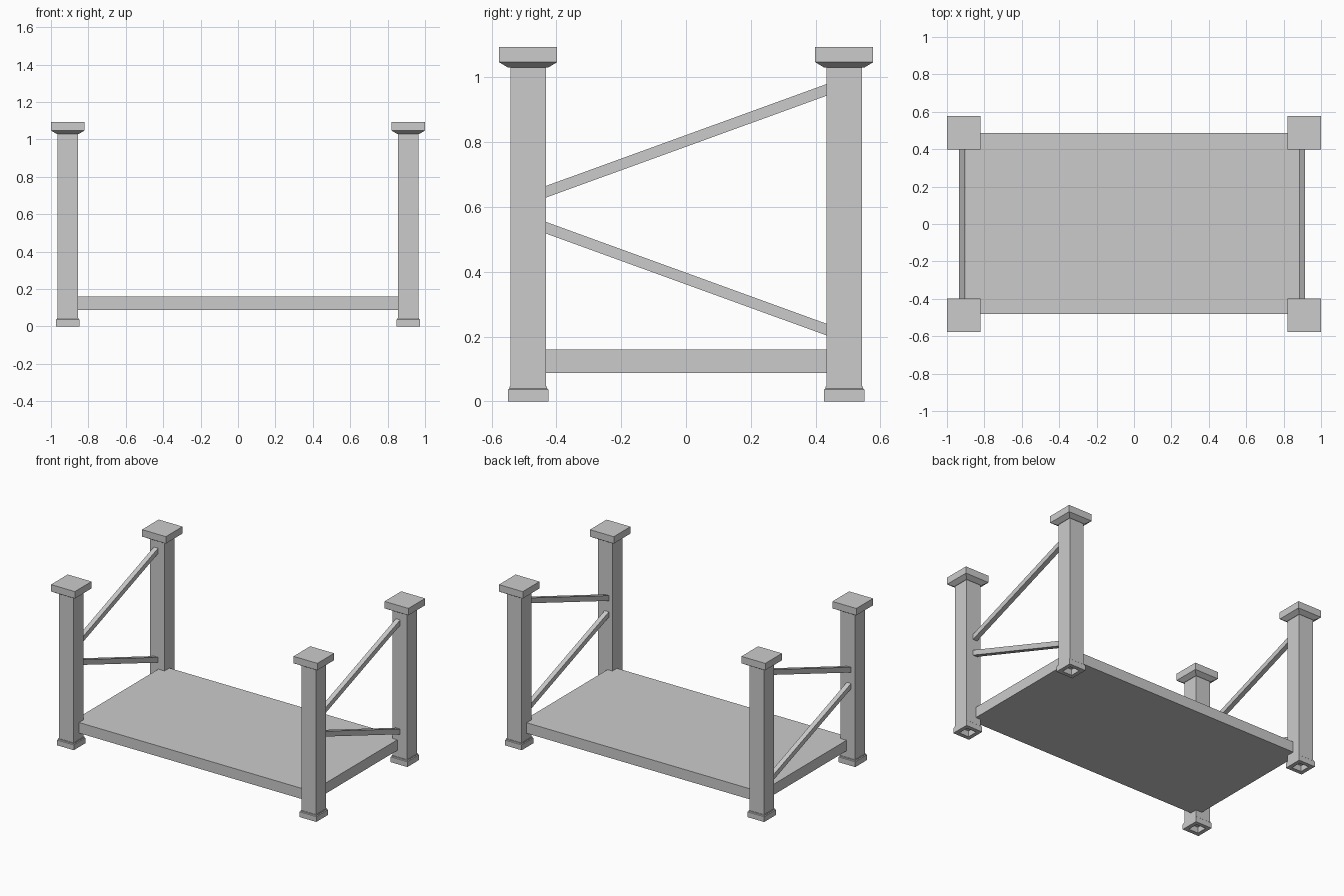
import bpy, bmesh
from mathutils import Vector

if "Cube" in bpy.data.objects:
    bpy.data.objects.remove(bpy.data.objects["Cube"])


def finish(bm, name):
    bmesh.ops.recalc_face_normals(bm, faces=bm.faces)
    mesh = bpy.data.meshes.new(name)
    bm.to_mesh(mesh)
    bm.free()
    obj = bpy.data.objects.new(name, mesh)
    bpy.context.collection.objects.link(obj)
    return obj


def square_turned(name, cx, cy, profile):
    """Stack square rings (half width, z) and cap both ends."""
    bm = bmesh.new()
    rings = [[bm.verts.new((cx + sx * h, cy + sy * h, z))
              for sx, sy in ((-1, -1), (1, -1), (1, 1), (-1, 1))]
             for h, z in profile]
    for a, b in zip(rings, rings[1:]):
        for i in range(4):
            j = (i + 1) % 4
            bm.faces.new((a[i], a[j], b[j], b[i]))
    bm.faces.new(rings[0])
    bm.faces.new(rings[-1])
    return finish(bm, name)


def box(name, lo, hi, shear=0.0):
    """Axis-aligned box; shear raises z along y."""
    lo, hi = Vector(lo), Vector(hi)
    bm = bmesh.new()
    bmesh.ops.create_cube(bm, size=1)
    for v in bm.verts:
        for k in range(3):
            v.co[k] = lo[k] if v.co[k] < 0 else hi[k]
        v.co.z += shear * v.co.y
    return finish(bm, name)


# Post outline: hollow foot, base block, shaft, flared cap
POST = [(0.036, 0.04), (0.036, 0.0), (0.0625, 0.0), (0.0625, 0.036),
        (0.058, 0.040), (0.058, 0.045), (0.0545, 0.045), (0.0545, 1.03),
        (0.061, 1.03), (0.0895, 1.047), (0.0895, 1.094)]

# Four corner posts
for x, side in ((-0.9105, "left"), (0.9105, "right")):
    for y, end in ((-0.4875, "front"), (0.4885, "back")):
        square_turned(f"{end}_{side}_post", x, y, POST)

# Platform between the posts
box("platform", (-0.902, -0.482, 0.088), (0.892, 0.486, 0.16))

# Two slanted braces on each side
for x, side in ((-0.920, "left"), (0.898, "right")):
    for label, z, slope in (("upper", 0.804, 0.363), ("lower", 0.379, -0.363)):
        box(f"{side}_{label}_brace", (x - 0.016, -0.45, z - 0.018),
            (x + 0.016, 0.45, z + 0.018), slope)
